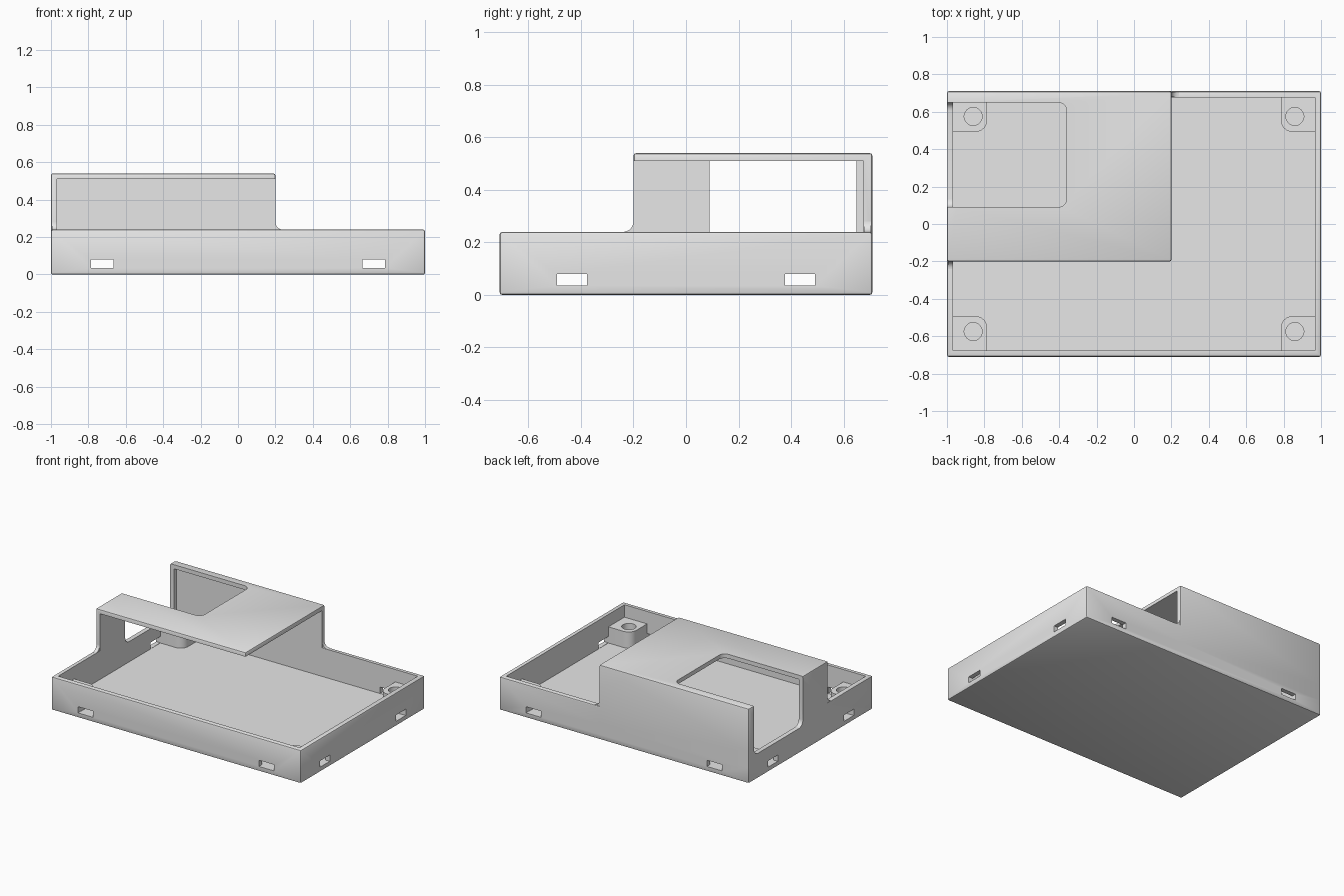
import bpy
import bmesh
import math
from mathutils import Vector

if "Cube" in bpy.data.objects:
    bpy.data.objects.remove(bpy.data.objects["Cube"], do_unlink=True)

grey = bpy.data.materials.new("plain_grey")
grey.use_nodes = True
grey.diffuse_color = (0.8, 0.8, 0.8, 1)
grey.node_tree.nodes["Principled BSDF"].inputs["Base Color"].default_value = (0.8, 0.8, 0.8, 1)

WALL, FLOOR, RIM, TOP = 0.033, 0.033, 0.24, 0.54
HX, HY = 1.0, 0.71


def finish(name, bm):
    bmesh.ops.recalc_face_normals(bm, faces=bm.faces[:])
    mesh = bpy.data.meshes.new(name)
    bm.to_mesh(mesh)
    bm.free()
    mesh.materials.append(grey)
    obj = bpy.data.objects.new(name, mesh)
    bpy.context.collection.objects.link(obj)
    return obj


def box(name, lo, hi, radius=0, segments=2, pick=lambda mid, way: True):
    """Box between two corners; edges chosen by midpoint and direction are rounded."""
    lo, hi = Vector(lo), Vector(hi)
    bm = bmesh.new()
    bmesh.ops.create_cube(bm, size=1)
    for v in bm.verts:
        v.co = (lo + hi) / 2 + v.co * (hi - lo)
    if radius:
        edges = [e for e in bm.edges
                 if pick((e.verts[0].co + e.verts[1].co) / 2,
                         (e.verts[1].co - e.verts[0].co).normalized())]
        bmesh.ops.bevel(bm, geom=edges, offset=radius, segments=segments,
                        profile=0.5, affect='EDGES')
    return finish(name, bm)


def combine(target, tool, operation='DIFFERENCE'):
    mod = target.modifiers.new("combine", 'BOOLEAN')
    mod.operation, mod.solver, mod.object = operation, 'EXACT', tool
    bpy.context.view_layer.objects.active = target
    bpy.ops.object.modifier_apply(modifier=mod.name)
    bpy.data.objects.remove(tool, do_unlink=True)


def smooth(obj):
    bpy.ops.object.select_all(action='DESELECT')
    obj.select_set(True)
    bpy.context.view_layer.objects.active = obj
    bpy.ops.object.shade_smooth_by_angle(angle=math.radians(25))


# Tray and raised hood, hollowed together
case = box("case", (-HX, -HY, 0), (HX, HY, RIM), 0.01)
hood = box("hood", (-HX, -0.2, 0.1), (0.2, HY, TOP), 0.01)
combine(case, hood, 'UNION')
cavity = box("cavity", (WALL - HX, WALL - HY, FLOOR), (HX - WALL, HY - WALL, TOP - 0.03))
combine(case, cavity)

# Opening through the hood top and the right wall
combine(case, box("top_opening", (-1.2, 0.09, 0.45), (-0.36, 0.65, 0.7), 0.045, 6,
                  lambda mid, way: abs(way.z) > 0.9))
combine(case, box("wall_opening", (-1.2, 0.09, 0.18), (-0.95, 0.65, 0.7), 0.045, 6,
                  lambda mid, way: abs(way.x) > 0.9))

# Slots through the walls
for side in (-1, 1):
    x, y = side * 0.725, side * 0.435
    combine(case, box("long_slot", (x - 0.06, -1, 0.035), (x + 0.06, 1, 0.08)))
    combine(case, box("short_slot", (-1.2, y - 0.057, 0.035), (1.2, y + 0.057, 0.08)))
smooth(case)


# Concave fillets where the raised walls meet the rim
def fillet(name, place, depth):
    """place maps (distance along wall, height, 0..depth) to a point."""
    r, sink = 0.04, 0.012
    outline = [(-sink, -sink), (-sink, r)]
    outline += [(r - r * math.cos(a), r - r * math.sin(a))
                for a in (math.pi / 2 * i / 8 for i in range(9))]
    outline.append((r, -sink))
    bm = bmesh.new()
    face = bm.faces.new([bm.verts.new(place(u, RIM + w, 0)) for u, w in outline])
    ext = bmesh.ops.extrude_face_region(bm, geom=[face])
    shift = Vector(place(0, 0, depth)) - Vector(place(0, 0, 0))
    bmesh.ops.translate(bm, vec=shift,
                        verts=[g for g in ext["geom"] if isinstance(g, bmesh.types.BMVert)])
    smooth(finish(name, bm))


fillet("back_wall_fillet", lambda u, z, d: (0.2 + u, HY - 0.005 - d, z), WALL - 0.007)
fillet("right_wall_fillet", lambda u, z, d: (-HX + 0.005 + d, -0.2 - u, z), WALL - 0.007)

# Corner posts with screw holes
for sx, side in ((-1, "right"), (1, "left")):
    for sy, end in ((-1, "front"), (1, "back")):
        xs = sorted((sx * 0.786, sx * 0.975))
        ys = sorted((sy * 0.493, sy * 0.685))
        post = box(f"{end}_{side}_post", (xs[0], ys[0], 0.025), (xs[1], ys[1], 0.15), 0.06, 6,
                   lambda mid, way: abs(way.z) > 0.9 and abs(mid.x) < 0.85 and abs(mid.y) < 0.55)
        bm = bmesh.new()
        bmesh.ops.create_cone(bm, cap_ends=True, segments=32, radius1=0.048,
                              radius2=0.048, depth=0.2)
        bmesh.ops.translate(bm, verts=bm.verts[:], vec=(sx * 0.86, sy * 0.575, FLOOR + 0.1))
        combine(post, finish("screw_hole", bm))
        smooth(post)
